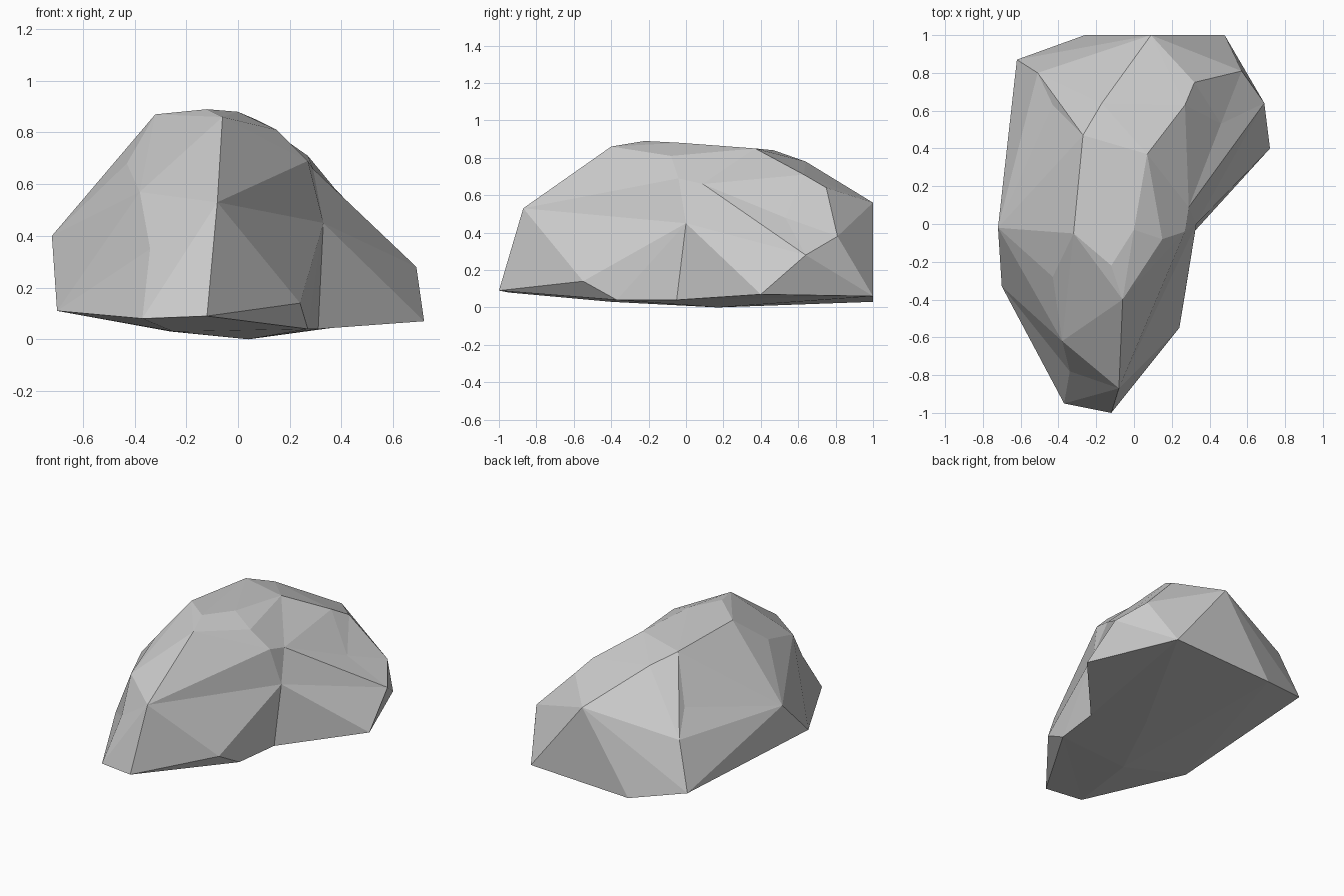
import bpy
import bmesh

# Remove the default object
default = bpy.data.objects.get("Cube")
if default:
    bpy.data.objects.remove(default, do_unlink=True)

# Stone material
stone = bpy.data.materials.new("light_grey_stone")
stone.use_nodes = True
grey = (0.6, 0.6, 0.6, 1.0)
stone.diffuse_color = grey
stone.node_tree.nodes["Principled BSDF"].inputs["Base Color"].default_value = grey

# Crown: the upper ridge corners
crown = [
    (-.12, -.22, .89), (0, -.03, .88), (-.06, -.4, .86), (-.32, -.05, .87),
    (.15, -.08, .81), (.07, .37, .85), (-.27, .47, .84), (-.17, .64, .78),
    (.27, .63, .71), (.32, .75, .64), (-.43, -.28, .68), (-.38, -.62, .57),
]

# Flanks: corners around the middle of the rock
flanks = [
    (-.08, -.87, .53), (-.72, -.02, .4), (-.51, .8, .42), (.09, 1, .56),
    (.57, .81, .38), (.69, .64, .28),
]

# Base: corners of the lower rim and the shallow underside
base = [
    (-.12, -1, .09), (-.37, -.95, .08), (-.7, -.33, .11), (-.62, .87, .11),
    (-.26, 1, .03), (.48, 1, .06), (.72, .4, .07), (.24, -.55, .14),
    (.04, .17, 0), (-.25, -.4, .03),
]

# Dents: hollow corners, each with the sideways pull used while wrapping the hull
dents = [
    (.33, 0, .45, .24), (.31, -.05, .04, .24), (.27, -.37, .04, .1),
    (.27, -.04, .69, .1), (.29, .09, .66, .14), (.46, .53, .48, .08),
    (-.43, .63, .56, -.03), (-.34, -.78, .35, -.05),
]


def build_rock(name, corners, hollows, material):
    """Wrap a faceted hull around the corners, then press the hollows back in."""
    bm = bmesh.new()
    for corner in corners:
        bm.verts.new(corner)
    pulled = [(bm.verts.new((x + pull, y, z)), x) for x, y, z, pull in hollows]
    bmesh.ops.convex_hull(bm, input=list(bm.verts))

    # Press the notch on the side into shape
    for vert, x in pulled:
        if vert.is_valid:
            vert.co.x = x

    # Drop corners that ended up inside the hull
    loose = [v for v in bm.verts if not v.link_faces]
    bmesh.ops.delete(bm, geom=loose, context="VERTS")
    bmesh.ops.recalc_face_normals(bm, faces=list(bm.faces))
    for face in bm.faces:
        face.smooth = False

    mesh = bpy.data.meshes.new(name)
    bm.to_mesh(mesh)
    bm.free()
    mesh.materials.append(material)
    rock = bpy.data.objects.new(name, mesh)
    bpy.context.collection.objects.link(rock)
    return rock


build_rock("boulder", crown + flanks + base, dents, stone)
